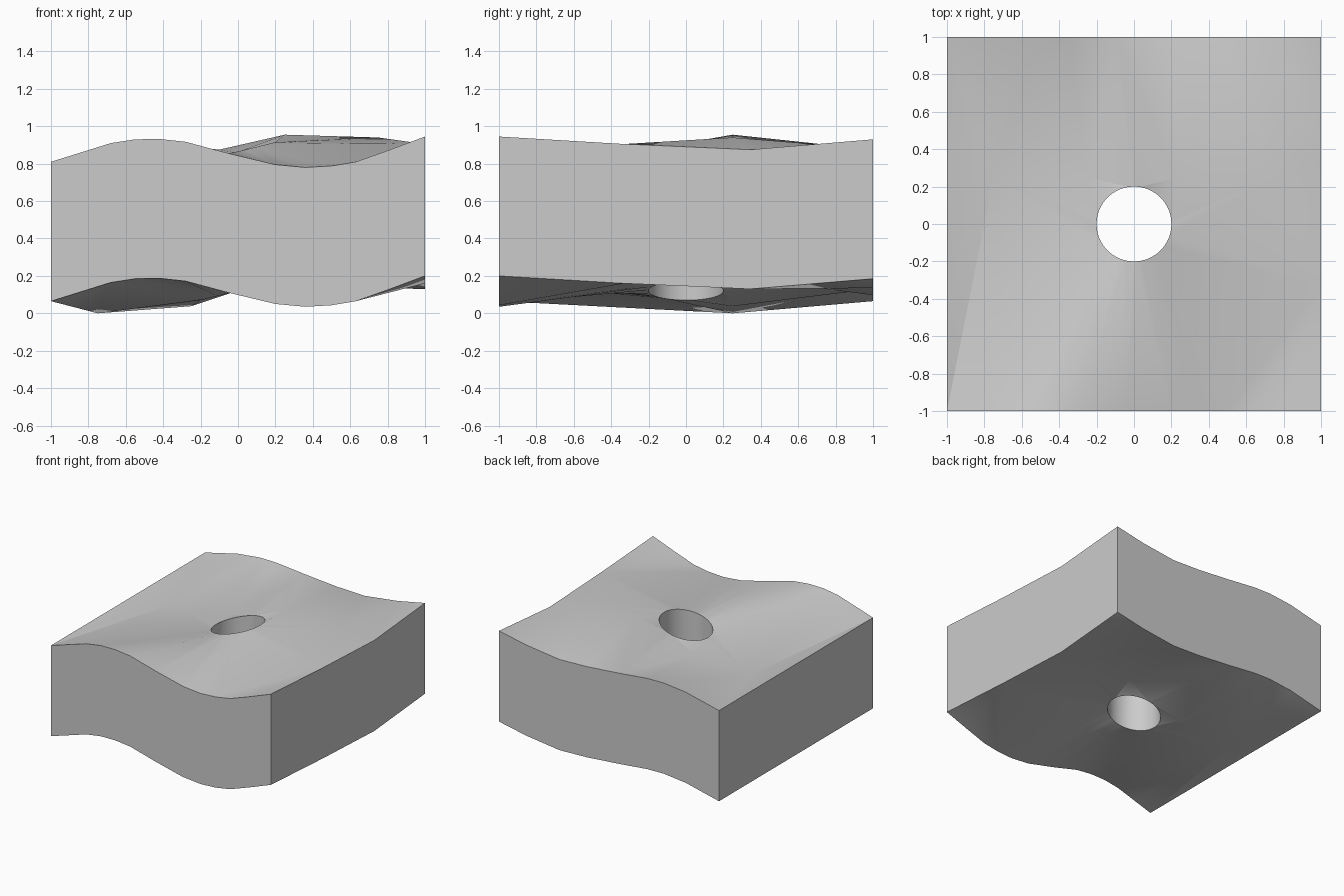
import bpy, bmesh, math
from mathutils import Vector
from mathutils.geometry import delaunay_2d_cdt

cube = bpy.data.objects.get("Cube")
if cube:
    bpy.data.objects.remove(cube, do_unlink=True)

THICKNESS = 0.745
HOLE_RADIUS = 0.2
HOLE_SIDES = 64

# Underside edge profiles: (position along edge, height)
front = [(-1, .065), (-.84, .115), (-.68, .165), (-.55, .185), (-.42, .187), (-.28, .172),
         (-.05, .11), (.2, .05), (.36, .035), (.5, .043), (.63, .065), (.8, .125), (1, .2)]
back = [(-1, .065), (-.7, .135), (-.5, .157), (-.35, .155), (-.1, .13),
        (.2, .105), (.45, .097), (.75, .135), (1, .185)]
right_side = [(-.33, .16), (.34, .13)]
# Crease running across the slab behind the hole
crease = [(-.75, 0), (-.25, .038), (.25, .21), (.75, .195)]

points = [(x, -1, z) for x, z in front] + [(x, 1, z) for x, z in back]
points += [(1, y, z) for y, z in right_side] + [(x, .25, z) for x, z in crease]

# Hole rim on a gentle slope
rim_start = len(points)
for i in range(HOLE_SIDES):
    a = math.tau * i / HOLE_SIDES
    x, y = HOLE_RADIUS * math.cos(a), HOLE_RADIUS * math.sin(a)
    points.append((x, y, .12 + .25 * x))
rim_edges = [(rim_start + i, rim_start + (i + 1) % HOLE_SIDES) for i in range(HOLE_SIDES)]

# Triangulated wavy sheet with the hole left open
flat, _, faces, sources, _, _ = delaunay_2d_cdt(
    [Vector(p[:2]) for p in points], rim_edges, [], 0, 1e-5)
bm = bmesh.new()
verts = [bm.verts.new((v.x, v.y, points[s[0]][2])) for v, s in zip(flat, sources)]
for f in faces:
    if not all(sources[i][0] >= rim_start for i in f):
        bm.faces.new([verts[i] for i in f])

# Thicken straight up into a slab
result = bmesh.ops.extrude_face_region(bm, geom=bm.faces[:], use_keep_orig=True)
upper = [g for g in result["geom"] if isinstance(g, bmesh.types.BMVert)]
bmesh.ops.translate(bm, verts=upper, vec=(0, 0, THICKNESS))
bmesh.ops.recalc_face_normals(bm, faces=bm.faces[:])

mesh = bpy.data.meshes.new("wavy_slab")
bm.to_mesh(mesh)
bm.free()
slab = bpy.data.objects.new("wavy_slab", mesh)
bpy.context.collection.objects.link(slab)

# Plain grey
grey = bpy.data.materials.new("light_grey")
grey.use_nodes = True
colour = (.6, .6, .6, 1)
grey.diffuse_color = colour
grey.node_tree.nodes["Principled BSDF"].inputs["Base Color"].default_value = colour
mesh.materials.append(grey)

# Smooth the wavy sheets and hole, keep the outer corners crisp
bpy.ops.object.select_all(action='DESELECT')
slab.select_set(True)
bpy.context.view_layer.objects.active = slab
bpy.ops.object.shade_smooth_by_angle(angle=math.radians(30))
